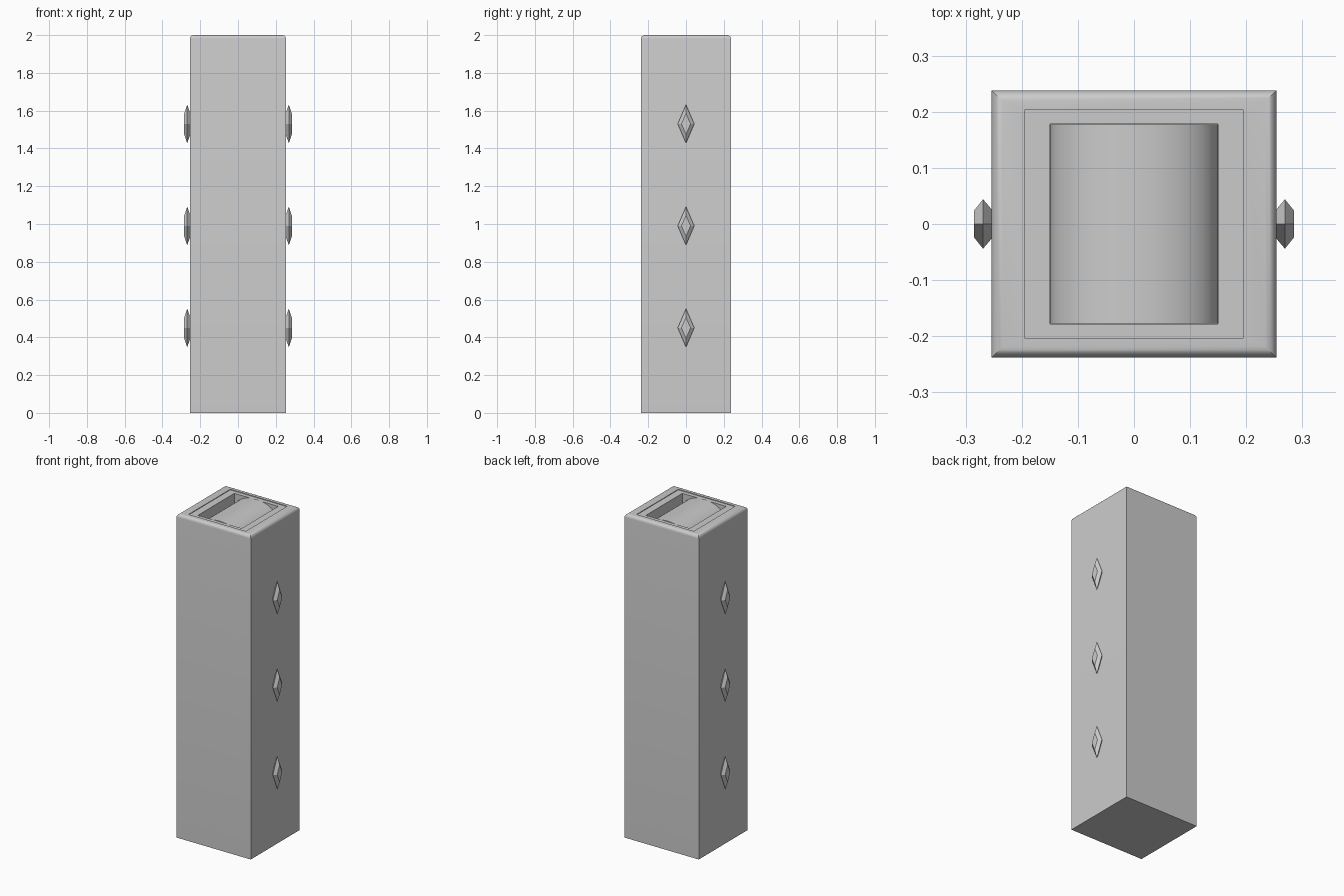
import bpy, bmesh, math

if "Cube" in bpy.data.objects:
    bpy.data.objects.remove(bpy.data.objects["Cube"])

HX, HY, TOP = 0.254, 0.238, 2.0


def make_object(name, bm, angle=35):
    bmesh.ops.recalc_face_normals(bm, faces=bm.faces)
    mesh = bpy.data.meshes.new(name)
    bm.to_mesh(mesh)
    bm.free()
    obj = bpy.data.objects.new(name, mesh)
    bpy.context.collection.objects.link(obj)
    bpy.ops.object.select_all(action='DESELECT')
    obj.select_set(True)
    bpy.context.view_layer.objects.active = obj
    bpy.ops.object.shade_smooth_by_angle(angle=math.radians(angle))
    return obj


def loft(name, rings, angle=35):
    """Skin a stack of closed point rings and cap both ends."""
    bm = bmesh.new()
    loops = [[bm.verts.new(p) for p in ring] for ring in rings]
    n = len(loops[0])
    for a, b in zip(loops, loops[1:]):
        for i in range(n):
            j = (i + 1) % n
            bm.faces.new((a[i], a[j], b[j], b[i]))
    bm.faces.new(loops[0])
    bm.faces.new(loops[-1])
    return make_object(name, bm, angle)


def rect(hx, hy, z):
    return [(-hx, -hy, z), (hx, -hy, z), (hx, hy, z), (-hx, hy, z)]


# Tall body: rounded top rim, shallow step, then a well for the roller
rings = [rect(HX, HY, 0)]
R = 0.02
for i in range(6):
    a = math.pi / 2 * i / 5
    inset = R * (1 - math.cos(a))
    rings.append(rect(HX - inset, HY - inset, TOP - R + R * math.sin(a)))
rings += [rect(0.195, 0.203, TOP), rect(0.195, 0.203, TOP - 0.004),
          rect(0.15, 0.178, TOP - 0.004), rect(0.15, 0.178, TOP - 0.11)]
loft("body", rings)

# Roller set in the well, axis along y
STEPS = 32
profile = [(0.1495 * math.cos(math.pi * i / STEPS),
            TOP - 0.1 + 0.1 * math.sin(math.pi * i / STEPS))
           for i in range(STEPS + 1)]
loft("top_roller", [[(x, y, z) for x, z in profile] for y in (-0.177, 0.177)])


# Faceted diamond studs, three on each side
def diamond(x, hy, hz, zc):
    return [(x, 0, zc - hz), (x, hy, zc), (x, 0, zc + hz), (x, -hy, zc)]


for label, side in (("right", 1), ("left", -1)):
    for k, zc in enumerate((0.45, 0.99, 1.53)):
        sections = ((0.252, 0.024, 0.055), (0.269, 0.044, 0.102), (0.285, 0.024, 0.055))
        loft(f"{label}_stud_{k + 1}",
             [diamond(side * x, hy, hz, zc) for x, hy, hz in sections], 20)
